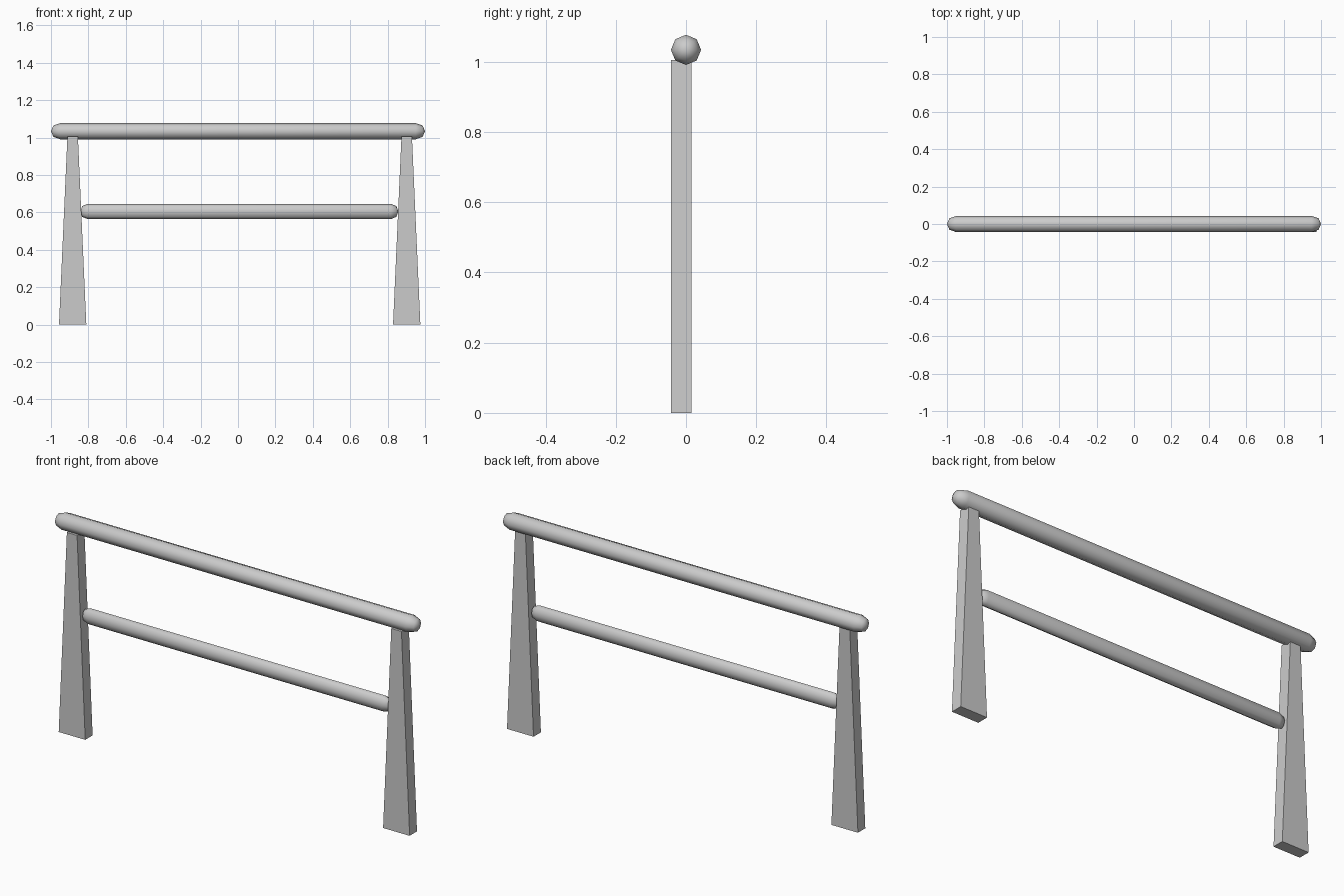
import bpy, bmesh
from math import sin, cos, pi
from mathutils import Vector

if "Cube" in bpy.data.objects:
    bpy.data.objects.remove(bpy.data.objects["Cube"])


def rail(name, centre, half_len, ry, rz, cap):
    """Eight-sided bar along x with rounded ends."""
    bm = bmesh.new()
    cx, cy, cz = centre
    sides = 8
    stations = [(-half_len + cap * (1 - cos(pi / 4)) * 0.9, 0.71), (-half_len + cap, 1.0),
                (half_len - cap, 1.0), (half_len - cap * (1 - cos(pi / 4)) * 0.9, 0.71)]
    rings = [[bm.verts.new((cx + x, cy + s * ry * cos(2 * pi * i / sides),
                            cz + s * rz * sin(2 * pi * i / sides))) for i in range(sides)]
             for x, s in stations]
    for a, b in zip(rings, rings[1:]):
        for i in range(sides):
            j = (i + 1) % sides
            bm.faces.new((a[i], a[j], b[j], b[i]))
    for ring, x in ((rings[0], -half_len), (rings[-1], half_len)):
        tip = bm.verts.new((cx + x, cy, cz))
        for i in range(sides):
            bm.faces.new((ring[i], ring[(i + 1) % sides], tip))
    finish(name, bm, True)


def post(name, cx):
    """Square-cut post tapering in width towards the top."""
    bm = bmesh.new()
    bmesh.ops.create_cube(bm, size=1)
    for v in bm.verts:
        top = v.co.z > 0
        v.co = Vector((cx + v.co.x * (0.056 if top else 0.146),
                       -0.014 + v.co.y * 0.058, 1.005 if top else 0))
    finish(name, bm, False)


def finish(name, bm, smooth):
    bmesh.ops.recalc_face_normals(bm, faces=bm.faces[:])
    for f in bm.faces:
        f.smooth = smooth
    mesh = bpy.data.meshes.new(name)
    bm.to_mesh(mesh)
    bm.free()
    bpy.context.collection.objects.link(bpy.data.objects.new(name, mesh))


# Top and lower rails
rail("top_rail", (0, 0, 1.034), 1.0, 0.043, 0.043, 0.05)
rail("lower_rail", (0.007, -0.014, 0.605), 0.85, 0.028, 0.041, 0.04)

# Posts
post("left_post", -0.884)
post("right_post", 0.902)
